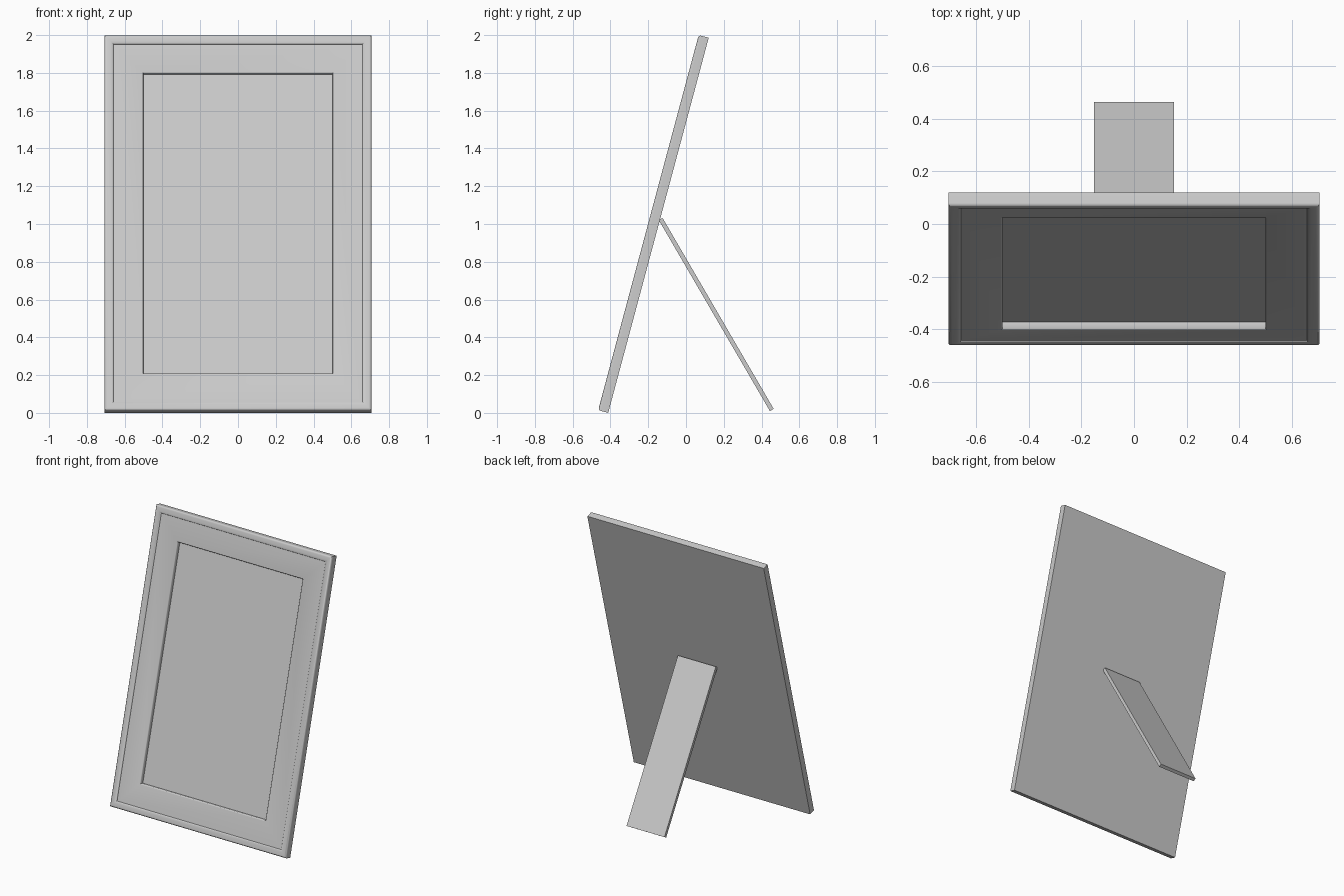
import bpy, bmesh, math
from mathutils import Matrix

if "Cube" in bpy.data.objects:
    bpy.data.objects.remove(bpy.data.objects["Cube"], do_unlink=True)

WIDTH, HEIGHT, THICK = 1.414, 2.056, 0.055
TILT = math.radians(15)

grey = bpy.data.materials.new("plain grey")
grey.use_nodes = True
colour = (0.6, 0.6, 0.6, 1)
grey.diffuse_color = colour
grey.node_tree.nodes["Principled BSDF"].inputs["Base Color"].default_value = colour


def finish(name, bm, matrix):
    bmesh.ops.recalc_face_normals(bm, faces=bm.faces)
    mesh = bpy.data.meshes.new(name)
    bm.to_mesh(mesh)
    bm.free()
    mesh.materials.append(grey)
    obj = bpy.data.objects.new(name, mesh)
    obj.matrix_world = matrix
    bpy.context.collection.objects.link(obj)
    return obj


def ring(bm, inset, depth):
    x = WIDTH / 2 - inset
    low, high = inset, HEIGHT - inset
    return [bm.verts.new((px, depth, pz))
            for px, pz in ((-x, low), (x, low), (x, high), (-x, high))]


# Picture frame: nested rings of (inset from edge, depth from front)
radius = 0.014
profile = [(0, THICK)]
for i in range(7):                       # rounded outer edge
    a = math.radians(15 * i)
    profile.append((radius * (1 - math.cos(a)), radius * (1 - math.sin(a))))
for i in range(1, 7):                    # bead falling to the flat border
    a = math.radians(15 * i)
    profile.append((0.026 + 0.022 * math.sin(a), 0.009 * (1 - math.cos(a))))
profile += [(0.052, 0.009),              # flat border, eased lip, recess wall
            (0.201, 0.009), (0.204, 0.011), (0.206, 0.014), (0.206, 0.039)]

bm = bmesh.new()
rings = [ring(bm, *p) for p in profile]
for a, b in zip(rings, rings[1:]):
    for i in range(4):
        j = (i + 1) % 4
        bm.faces.new((a[i], a[j], b[j], b[i]))
bm.faces.new(rings[0])                   # back board
bm.faces.new(rings[-1])                  # picture panel
place = Matrix.Translation((0, -0.465, THICK * math.sin(TILT))) @ Matrix.Rotation(-TILT, 4, "X")
frame = finish("picture_frame", bm, place)

bpy.ops.object.select_all(action="DESELECT")
frame.select_set(True)
bpy.context.view_layer.objects.active = frame
bpy.ops.object.shade_smooth_by_angle(angle=math.radians(35))

# Easel leg leaning against the back
LEG = (0.304, 0.023, 1.17)
bm = bmesh.new()
bmesh.ops.create_cube(bm, size=1)
bmesh.ops.scale(bm, vec=LEG, verts=bm.verts)
lean = Matrix.Translation((0, 0.16, 0.521)) @ Matrix.Rotation(math.radians(30.2), 4, "X")
finish("easel_leg", bm, lean)
